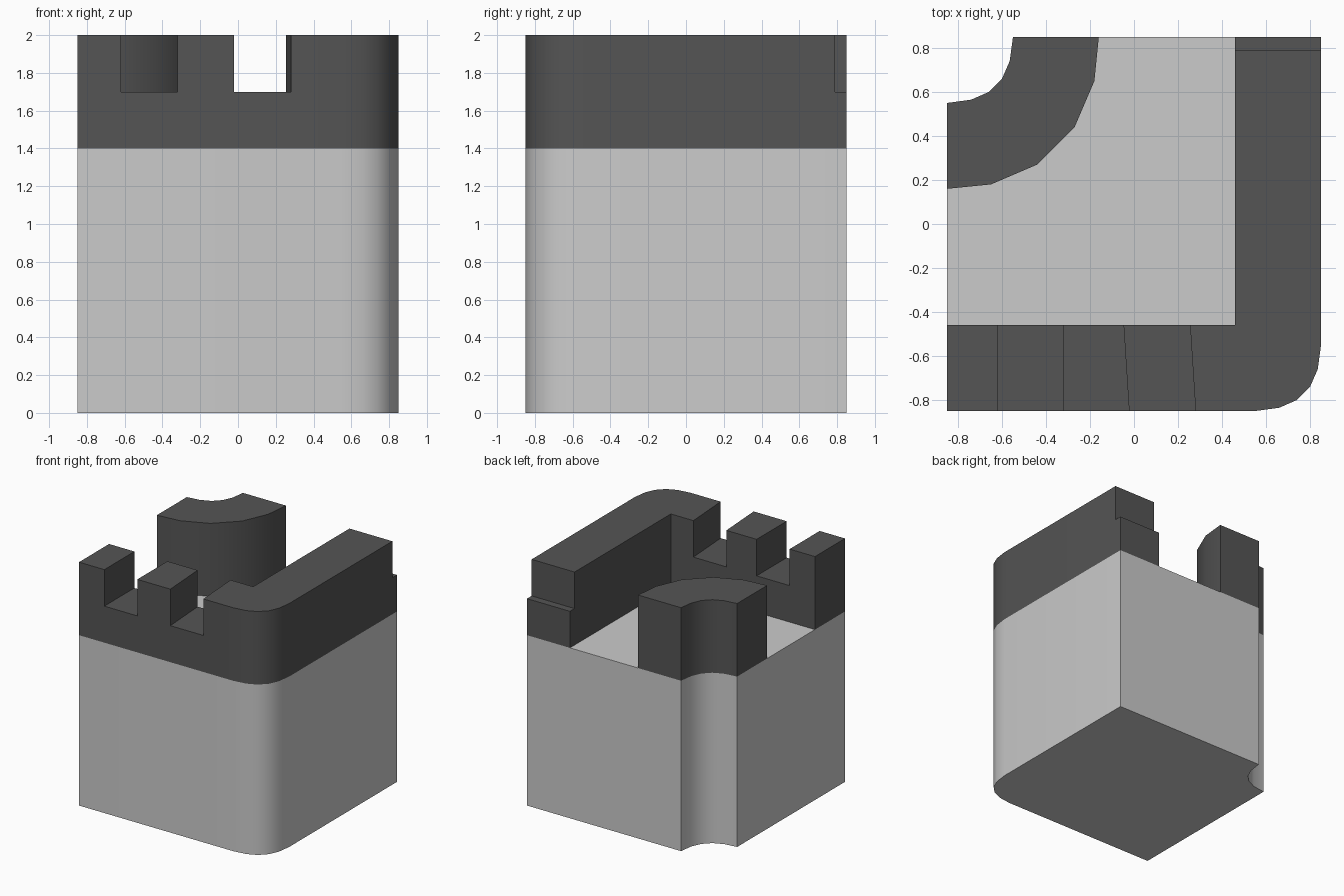
import bpy, bmesh, math

if "Cube" in bpy.data.objects:
    bpy.data.objects.remove(bpy.data.objects["Cube"])

E, I, BASE, TOP, NOTCH = 0.85, 0.46, 1.4, 2.0, 1.7
# quarter rounds, from +x towards +y
SMALL = [(.3, 0), (.285, .11), (.25, .19), (.19, .25), (.11, .285), (0, .3)]
LARGE = [(.69, 0), (.67, .2), (.58, .41), (.41, .58), (.2, .67), (0, .69)]

dark = bpy.data.materials.new("dark_stone")
dark.diffuse_color = (0.09, 0.09, 0.09, 1)
dark.use_nodes = True
dark.node_tree.nodes["Principled BSDF"].inputs["Base Color"].default_value = dark.diffuse_color


def finish(name, bm, mat=None):
    bmesh.ops.remove_doubles(bm, verts=bm.verts, dist=1e-4)
    mesh = bpy.data.meshes.new(name)
    bm.to_mesh(mesh)
    bm.free()
    ob = bpy.data.objects.new(name, mesh)
    bpy.context.collection.objects.link(ob)
    if mat:
        mesh.materials.append(mat)
    bpy.ops.object.select_all(action='DESELECT')
    ob.select_set(True)
    bpy.context.view_layer.objects.active = ob
    bpy.ops.object.shade_smooth_by_angle(angle=math.radians(30))
    return ob


def face(bm, pts):
    bm.faces.new([bm.verts.new(p) for p in pts])


def sides(bm, path, z0, z1):
    for (ax, ay), (bx, by) in zip(path, path[1:]):
        face(bm, [(ax, ay, z0), (bx, by, z0), (bx, by, z1), (ax, ay, z1)])


def flat(bm, path, z):
    face(bm, [(x, y, z) for x, y in path])


hollow = [(-E + x, E - y) for x, y in SMALL]      # concave back left corner
tower_front = [(-E + x, E - y) for x, y in LARGE]  # tower's bulging side
corner = [(E - .3 + x, -E + .3 - y) for x, y in reversed(SMALL)]

# Body block: walls, underside and the open floor between the parapets
bm = bmesh.new()
outline = [(-E, -E)] + corner + [(E, E)] + hollow
sides(bm, outline + outline[:1], 0, BASE)
flat(bm, outline[::-1], 0)
flat(bm, [(-E, -I), (I, -I), (I, E)] + tower_front, BASE)
finish("body", bm)

# Quarter-ring tower in the back left corner
bm = bmesh.new()
ring = tower_front[::-1] + hollow
sides(bm, ring + ring[:1], BASE, TOP)
flat(bm, ring, TOP)
finish("corner_tower", bm, dark)

# L-shaped parapet: (outer path, inner path, height) along its length
segments = [
    ([(-E, -E), (-.62, -E)], [(-E, -I), (-.62, -I)], TOP),
    ([(-.62, -E), (-.32, -E)], [(-.62, -I), (-.32, -I)], NOTCH),
    ([(-.32, -E), (-.02, -E)], [(-.32, -I), (-.045, -I)], TOP),
    ([(-.02, -E), (.28, -E)], [(-.045, -I), (.255, -I)], NOTCH),
    ([(.28, -E)] + corner + [(E, .79)], [(.255, -I), (I, -I), (I, .79)], TOP),
    ([(E, .79), (E, E)], [(I, .79), (I, E)], NOTCH),
]
bm = bmesh.new()
previous = BASE
for outer, inner, h in segments:
    sides(bm, outer, BASE, h)
    sides(bm, inner[::-1], BASE, h)
    flat(bm, outer + inner[::-1], h)
    # riser where the height changes
    sides(bm, [outer[0], inner[0]] if previous > h else [inner[0], outer[0]],
          min(previous, h), max(previous, h))
    previous = h
sides(bm, [outer[-1], inner[-1]], BASE, previous)
finish("parapet", bm, dark)
